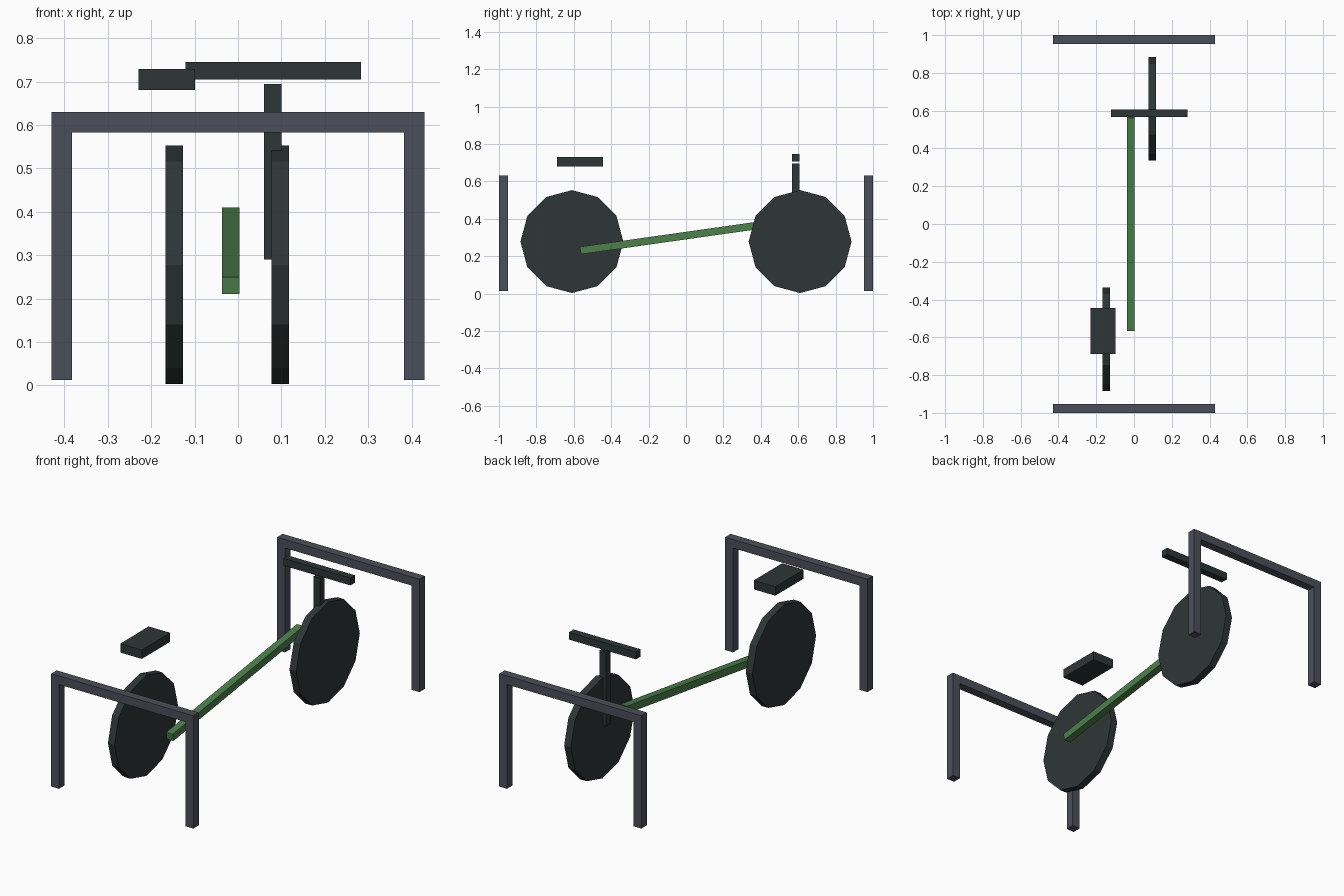
import bpy, bmesh, math
from mathutils import Matrix

cube = bpy.data.objects.get("Cube")
if cube:
    bpy.data.objects.remove(cube, do_unlink=True)


def material(name, rgb):
    mat = bpy.data.materials.new(name)
    mat.use_nodes = True
    color = (*rgb, 1)
    mat.diffuse_color = color
    mat.node_tree.nodes["Principled BSDF"].inputs["Base Color"].default_value = color
    return mat


rubber = material("dark rubber", (0.027, 0.037, 0.036))
green = material("green paint", (0.074, 0.214, 0.074))
steel = material("grey steel", (0.073, 0.078, 0.102))


def finish(name, bm, mat):
    bmesh.ops.recalc_face_normals(bm, faces=bm.faces)
    mesh = bpy.data.meshes.new(name)
    bm.to_mesh(mesh)
    bm.free()
    mesh.materials.append(mat)
    obj = bpy.data.objects.new(name, mesh)
    bpy.context.collection.objects.link(obj)
    return obj


def box(name, center, size, mat, tilt=0):
    bm = bmesh.new()
    bmesh.ops.create_cube(bm, size=1, matrix=Matrix.Diagonal((*size, 1)))
    obj = finish(name, bm, mat)
    obj.location = center
    obj.rotation_euler.x = tilt
    return obj


def wheel(name, center):
    # Twelve-sided disc with its axle along x
    bm = bmesh.new()
    bmesh.ops.create_cone(bm, cap_ends=True, segments=12, radius1=0.275,
                          radius2=0.275, depth=0.04,
                          matrix=Matrix.Rotation(math.pi / 2, 4, 'Y'))
    finish(name, bm, rubber).location = center


def stand(name, y):
    # Upside-down U outline, extruded along y
    outer, inner, foot, under, top = 0.43, 0.383, 0.013, 0.583, 0.63
    half = [(inner, under), (inner, foot), (outer, foot), (outer, top)]
    outline = half + [(-x, z) for x, z in reversed(half)]
    bm = bmesh.new()
    face = bm.faces.new([bm.verts.new((x, y - 0.0235, z)) for x, z in outline])
    new = bmesh.ops.extrude_face_region(bm, geom=[face])["geom"]
    bmesh.ops.translate(bm, vec=(0, 0.047, 0),
                        verts=[v for v in new if isinstance(v, bmesh.types.BMVert)])
    finish(name, bm, steel)


# Wheels
wheel("front_wheel", (-0.147, -0.61, 0.278))
wheel("back_wheel", (0.097, 0.61, 0.278))

# Sloping frame tube
box("frame_tube", (-0.017, 0, 0.31), (0.04, 1.14, 0.04), green, math.radians(8.06))

# Seat, handlebar and its stem
box("seat", (-0.164, -0.567, 0.705), (0.13, 0.245, 0.049), rubber)
box("handlebar_stem", (0.08, 0.586, 0.4925), (0.04, 0.04, 0.405), rubber)
box("handlebar", (0.081, 0.586, 0.725), (0.405, 0.04, 0.04), rubber)

# End stands
stand("front_stand", -0.9765)
stand("back_stand", 0.9765)
